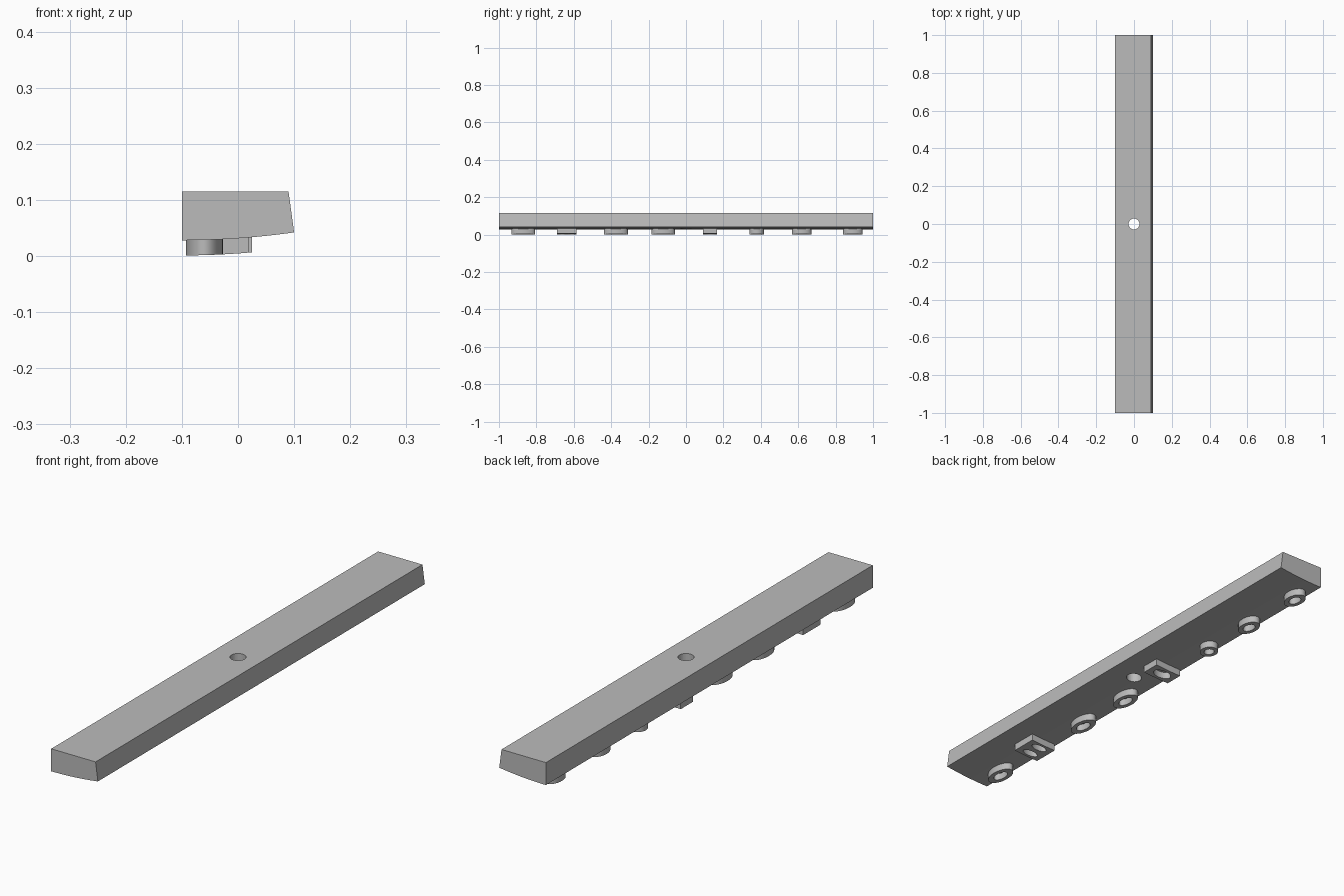
import bpy, bmesh
from math import sin, cos, tau

if "Cube" in bpy.data.objects:
    bpy.data.objects.remove(bpy.data.objects["Cube"])

grey = bpy.data.materials.new("plain grey")
grey.use_nodes = True
grey.diffuse_color = (0.5, 0.5, 0.5, 1)
grey.node_tree.nodes["Principled BSDF"].inputs["Base Color"].default_value = (0.5, 0.5, 0.5, 1)


def finish(name, bm):
    bmesh.ops.recalc_face_normals(bm, faces=bm.faces)
    mesh = bpy.data.meshes.new(name)
    bm.to_mesh(mesh)
    bm.free()
    mesh.materials.append(grey)
    obj = bpy.data.objects.new(name, mesh)
    bpy.context.collection.objects.link(obj)
    return obj


def smooth(obj):
    bpy.ops.object.select_all(action='DESELECT')
    obj.select_set(True)
    bpy.context.view_layer.objects.active = obj
    bpy.ops.object.shade_smooth_by_angle(angle=0.6)


def underside(x):
    """Height of the gently curved underside."""
    return 0.028 + 0.35 * (x + 0.1) ** 2


# Bar: profile extruded along its length
STEPS = 16
curve = [0.1 - 0.2 * i / STEPS for i in range(STEPS + 1)]
profile = [(-0.1, 0.115), (0.09, 0.115)] + [(x, underside(x)) for x in curve]
bm = bmesh.new()
end = bm.faces.new([bm.verts.new((x, -1, z)) for x, z in profile])
side = bmesh.ops.extrude_face_region(bm, geom=[end])["geom"]
bmesh.ops.translate(bm, vec=(0, 2, 0),
                    verts=[v for v in side if isinstance(v, bmesh.types.BMVert)])
bar = finish("bar", bm)

# Round hole through the middle
bm = bmesh.new()
bmesh.ops.create_cone(bm, cap_ends=True, segments=32, radius1=0.029, radius2=0.029, depth=0.4)
cutter = finish("hole_cutter", bm)
cutter.hide_render = True
cutter.hide_viewport = True
cut = bar.modifiers.new("hole", 'BOOLEAN')
cut.operation = 'DIFFERENCE'
cut.solver = 'EXACT'
cut.object = cutter
smooth(bar)


def raised_ring(name, x, y, rx, ry, inner, square=False, segments=32):
    """Raised ring on the underside, round inside, round or square outside."""
    bm = bmesh.new()
    loops = []
    for ratio, depth in ((1, -0.004), (1, 0.027), (inner, 0.027), (inner, -0.004)):
        loop = []
        for i in range(segments):
            c, s = cos(tau * i / segments), sin(tau * i / segments)
            k = 1 / max(abs(c), abs(s)) if square and ratio == 1 else ratio
            px = x + rx * c * k
            loop.append(bm.verts.new((px, y + ry * s * k, underside(px) - depth)))
        loops.append(loop)
    for a, b in zip(loops, loops[1:] + loops[:1]):
        for i in range(segments):
            j = (i + 1) % segments
            bm.faces.new((a[i], a[j], b[j], b[i]))
    smooth(finish(name, bm))


# Round rings along one edge
for n, (y, half) in enumerate([(-0.87, 0.064), (-0.375, 0.064), (-0.122, 0.062),
                               (0.378, 0.038), (0.618, 0.052), (0.892, 0.052)]):
    raised_ring(f"round_ring_{n + 1}", -0.06, y, 0.033, half, 0.55)

# Larger square frames
for n in range(2):
    raised_ring(f"square_frame_{n + 1}", -0.036, -0.664 + 0.0525 * n, 0.056, 0.0263, 0.6, True)
raised_ring("long_frame", -0.034, 0.128, 0.059, 0.037, 0.65, True)
